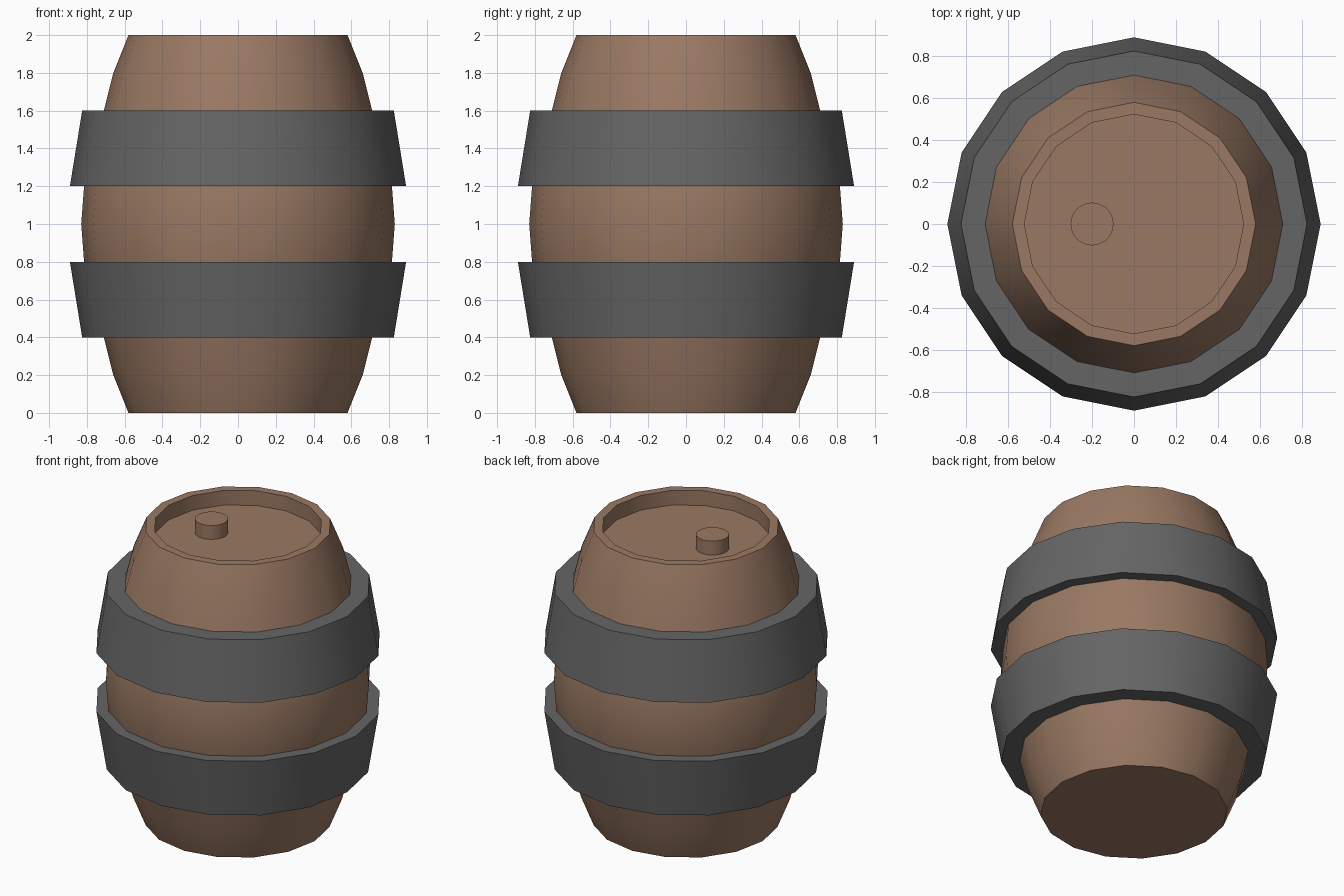
import bpy, bmesh
from math import cos, sin, tau, radians

if "Cube" in bpy.data.objects:
    bpy.data.objects.remove(bpy.data.objects["Cube"])

SIDES = 16


def material(name, rgb):
    m = bpy.data.materials.new(name)
    m.diffuse_color = (*rgb, 1)
    m.use_nodes = True
    m.node_tree.nodes["Principled BSDF"].inputs["Base Color"].default_value = m.diffuse_color
    return m


def lathe(name, profile, mat, sides=SIDES, center=(0, 0), closed=False):
    """Spin (radius, z) points around z; radius 0 makes a pole, closed makes a ring."""
    bm = bmesh.new()
    rings = []
    for r, z in profile:
        if r == 0:
            rings.append([bm.verts.new((0, 0, z))] * sides)
        else:
            rings.append([bm.verts.new((r * cos(tau * i / sides), r * sin(tau * i / sides), z))
                          for i in range(sides)])
    pairs = list(zip(rings, rings[1:]))
    if closed:
        pairs.append((rings[-1], rings[0]))
    for a, b in pairs:
        for i in range(sides):
            j = (i + 1) % sides
            bm.faces.new(list(dict.fromkeys((a[i], a[j], b[j], b[i]))))
    bmesh.ops.recalc_face_normals(bm, faces=bm.faces)
    me = bpy.data.meshes.new(name)
    bm.to_mesh(me)
    bm.free()
    me.materials.append(mat)
    ob = bpy.data.objects.new(name, me)
    ob.location = (*center, 0)
    bpy.context.collection.objects.link(ob)
    bpy.ops.object.select_all(action='DESELECT')
    ob.select_set(True)
    bpy.context.view_layer.objects.active = ob
    bpy.ops.object.shade_smooth_by_angle(angle=radians(30))
    return ob


wood = material("wood", (0.32, 0.19, 0.125))
iron = material("iron", (0.13, 0.13, 0.13))

# Bulging body with a recessed lid inside the top rim
half = [(0.58, 0), (0.66, 0.2), (0.71, 0.4), (0.77, 0.6), (0.815, 0.8)]
outer = half + [(0.83, 1)] + [(r, 2 - z) for r, z in reversed(half)]
lathe("barrel_body", [(0, 0)] + outer + [(0.523, 2), (0.523, 1.9), (0, 1.9)], wood)

# Two hoops, each flaring towards its lower or upper neighbour as drawn
for name, z_narrow, z_wide in (("lower_hoop", 0.4, 0.8), ("upper_hoop", 1.6, 1.2)):
    lathe(name, [(0.70, z_narrow), (0.825, z_narrow), (0.89, z_wide), (0.805, z_wide)],
          iron, closed=True)

# Bung standing on the lid
lathe("bung", [(0, 1.9), (0.102, 1.9), (0.102, 1.995), (0, 1.995)], wood,
      sides=32, center=(-0.2, 0))
